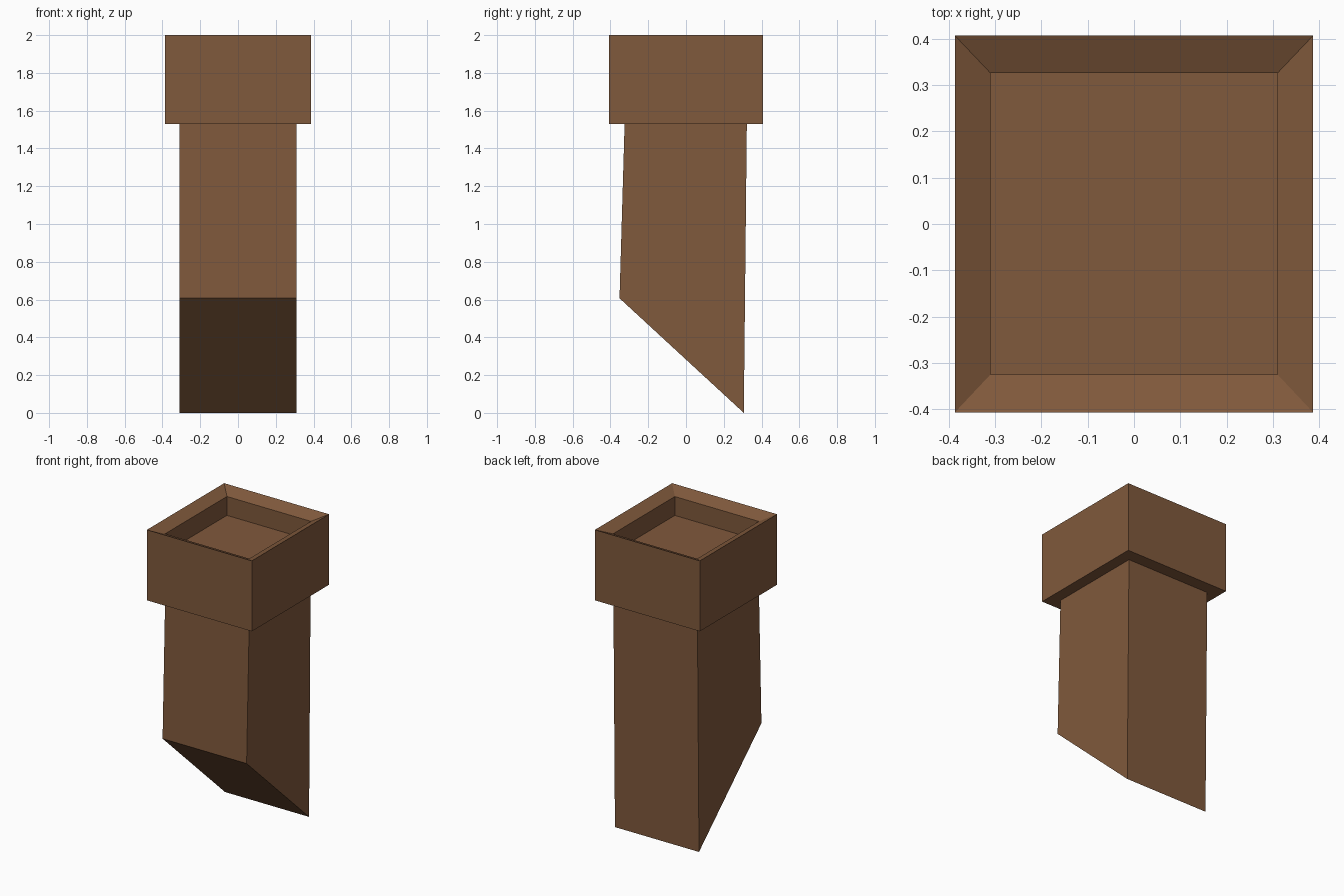
import bpy
import bmesh

cube = bpy.data.objects.get("Cube")
if cube:
    bpy.data.objects.remove(cube, do_unlink=True)

brown = bpy.data.materials.new("brown_brick")
brown.use_nodes = True
colour = (0.216, 0.100, 0.045, 1.0)
brown.diffuse_color = colour
brown.node_tree.nodes["Principled BSDF"].inputs["Base Color"].default_value = colour


def ring(half_x, front_y, back_y, front_z, back_z=None):
    """Four corners of a rectangle whose back edge may sit at another height."""
    back_z = front_z if back_z is None else back_z
    return [(-half_x, front_y, front_z), (half_x, front_y, front_z),
            (half_x, back_y, back_z), (-half_x, back_y, back_z)]


def loft(name, rings, close_start=False, close_end=False):
    """Join successive rectangles with flat quads."""
    bm = bmesh.new()
    loops = [[bm.verts.new(co) for co in r] for r in rings]
    for low, high in zip(loops, loops[1:]):
        for i in range(4):
            j = (i + 1) % 4
            bm.faces.new((low[i], low[j], high[j], high[i]))
    if close_start:
        bm.faces.new(loops[0][::-1])
    if close_end:
        bm.faces.new(loops[-1])
    mesh = bpy.data.meshes.new(name)
    bm.to_mesh(mesh)
    bm.free()
    mesh.materials.append(brown)
    obj = bpy.data.objects.new(name, mesh)
    bpy.context.collection.objects.link(obj)
    return obj


# Shaft with a foot cut to the roof pitch
joint = ring(0.31, -0.325, 0.322, 1.53)
loft("chimney_shaft", [ring(0.31, -0.352, 0.306, 0.607, 0.0), joint],
     close_start=True)

# Cap: underside ledge, outer walls, sloped rim, recess walls and floor
loft("chimney_cap", [
    joint,
    ring(0.387, -0.407, 0.407, 1.53),
    ring(0.387, -0.407, 0.407, 2.0),
    ring(0.31, -0.325, 0.326, 1.963),
    ring(0.31, -0.325, 0.326, 1.837),
], close_end=True)
